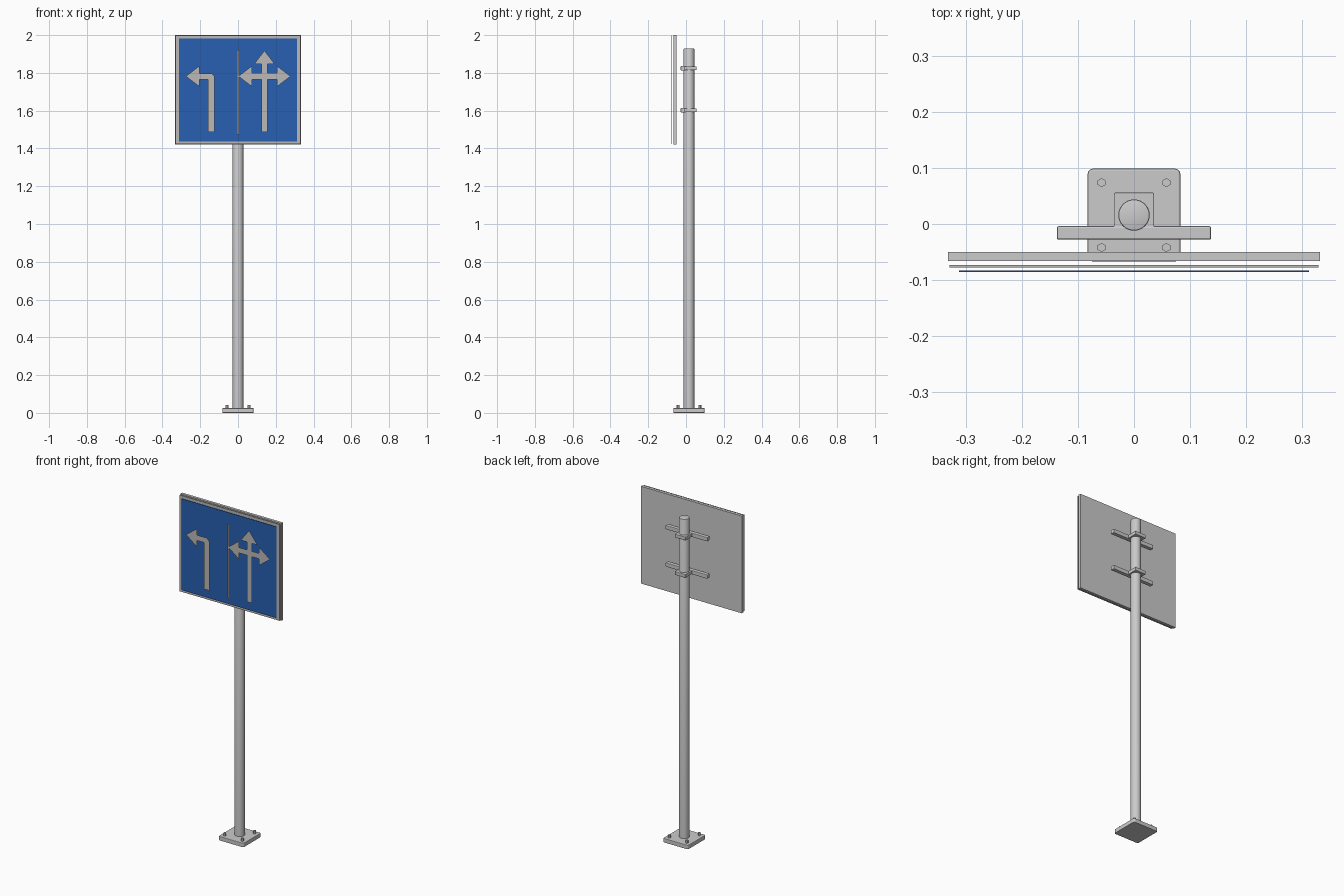
import bpy, bmesh, math

if "Cube" in bpy.data.objects:
    bpy.data.objects.remove(bpy.data.objects["Cube"])

PY = 0.016  # depth of the pole axis


def material(name, color):
    m = bpy.data.materials.new(name)
    m.diffuse_color = (*color, 1)
    m.use_nodes = True
    m.node_tree.nodes["Principled BSDF"].inputs["Base Color"].default_value = m.diffuse_color
    return m


BLUE = material("sign_blue", (0.02, 0.115, 0.44))
WHITE = material("reflective_white", (0.5, 0.49, 0.48))


def finish(name, bm, mat=None):
    me = bpy.data.meshes.new(name)
    bm.to_mesh(me)
    bm.free()
    ob = bpy.data.objects.new(name, me)
    bpy.context.collection.objects.link(ob)
    if mat:
        me.materials.append(mat)
    return ob


def box(name, x, y, z, mat=None, bevel=0, corner=0):
    """Box from (min, max) ranges; corner rounds the upright edges first."""
    bm = bmesh.new()
    bmesh.ops.create_cube(bm, size=1)
    for v in bm.verts:
        v.co = [r[0] + (c + 0.5) * (r[1] - r[0]) for c, r in zip(v.co, (x, y, z))]
    if corner:
        up = [e for e in bm.edges if abs(e.verts[0].co.z - e.verts[1].co.z) > 1e-4]
        bmesh.ops.bevel(bm, geom=up, offset=corner, segments=4, profile=0.5, affect='EDGES')
    ob = finish(name, bm, mat)
    if bevel:
        mod = ob.modifiers.new("soft_edges", 'BEVEL')
        mod.width, mod.segments = bevel, 2
    return ob


def cylinder(name, x, y, z0, z1, r, sides, smooth=False, bevel=0):
    bm = bmesh.new()
    bmesh.ops.create_cone(bm, cap_ends=True, segments=sides, radius1=r, radius2=r, depth=z1 - z0)
    bmesh.ops.translate(bm, verts=bm.verts, vec=(x, y, (z0 + z1) / 2))
    if bevel:
        rim = [e for e in bm.edges if all(v.co.z > z1 - 1e-4 for v in e.verts)]
        bmesh.ops.bevel(bm, geom=rim, offset=bevel, segments=2, profile=0.5, affect='EDGES')
    ob = finish(name, bm)
    if smooth:
        bpy.ops.object.select_all(action='DESELECT')
        ob.select_set(True)
        bpy.context.view_layer.objects.active = ob
        bpy.ops.object.shade_smooth_by_angle(angle=math.radians(35))
    return ob


def decal(name, points, y):
    """Flat marking in the sign plane, facing the front."""
    bm = bmesh.new()
    f = bm.faces.new([bm.verts.new((px, y, pz)) for px, pz in points])
    f.normal_update()
    if f.normal.y > 0:
        f.normal_flip()
    return finish(name, bm, WHITE)


def strip(name, x0, x1, z0, z1, y=-0.0935):
    return decal(name, [(x0, z0), (x1, z0), (x1, z1), (x0, z1)], y)


def arrow_head(name, x, z, dx, dz):
    """Triangle with its base centre at (x, z), pointing along (dx, dz)."""
    w, h = 0.055, 0.072
    return decal(name, [(x - dz * w, z + dx * w), (x + dz * w, z - dx * w),
                        (x + dx * h, z + dz * h)], -0.0953)


# base plate with four hexagonal anchor bolts
box("base_plate", (-0.083, 0.083), (PY - 0.083, PY + 0.083), (0, 0.025), bevel=0.003, corner=0.01)
for sx in (-1, 1):
    for sy in (-1, 1):
        cylinder("anchor_bolt", sx * 0.058, PY + sy * 0.058, 0.022, 0.042, 0.008, 6)

# pole
cylinder("pole", 0, PY, 0.02, 1.93, 0.028, 32, smooth=True, bevel=0.003)

# clamps and cross bars behind the panel
for z in (1.602, 1.825):
    box("pole_clamp", (-0.036, 0.036), (-0.02, 0.056), (z - 0.010, z + 0.010), bevel=0.002)
    box("cross_bar", (-0.138, 0.138), (-0.028, -0.004), (z - 0.012, z + 0.012), bevel=0.003)

# layered sign panel
box("back_panel", (-0.333, 0.333), (-0.066, -0.05), (1.42, 2.0))
box("white_border", (-0.33, 0.33), (-0.078, -0.073), (1.423, 1.997), WHITE)
box("blue_face", (-0.313, 0.313), (-0.0855, -0.0835), (1.438, 1.983), BLUE)

# lane divider
strip("lane_divider", -0.005, 0.005, 1.475, 1.92)

# left turn arrow
ZC = 1.782
decal("left_turn_shaft", [(-0.158, 1.488), (-0.124, 1.488), (-0.124, 1.782), (-0.140, 1.798),
                          (-0.215, 1.798), (-0.215, 1.765), (-0.158, 1.765)], -0.0935)
arrow_head("left_turn_head", -0.204, ZC, -1, 0)

# three way arrow
XC = 0.14
strip("three_way_shaft", XC - 0.0165, XC + 0.0165, 1.488, 1.855)
strip("three_way_bar", XC - 0.075, XC + 0.075, ZC - 0.0165, ZC + 0.0165, -0.0940)
arrow_head("three_way_head_left", XC - 0.066, ZC, -1, 0)
arrow_head("three_way_head_right", XC + 0.066, ZC, 1, 0)
arrow_head("three_way_head_up", XC, 1.846, 0, 1)
